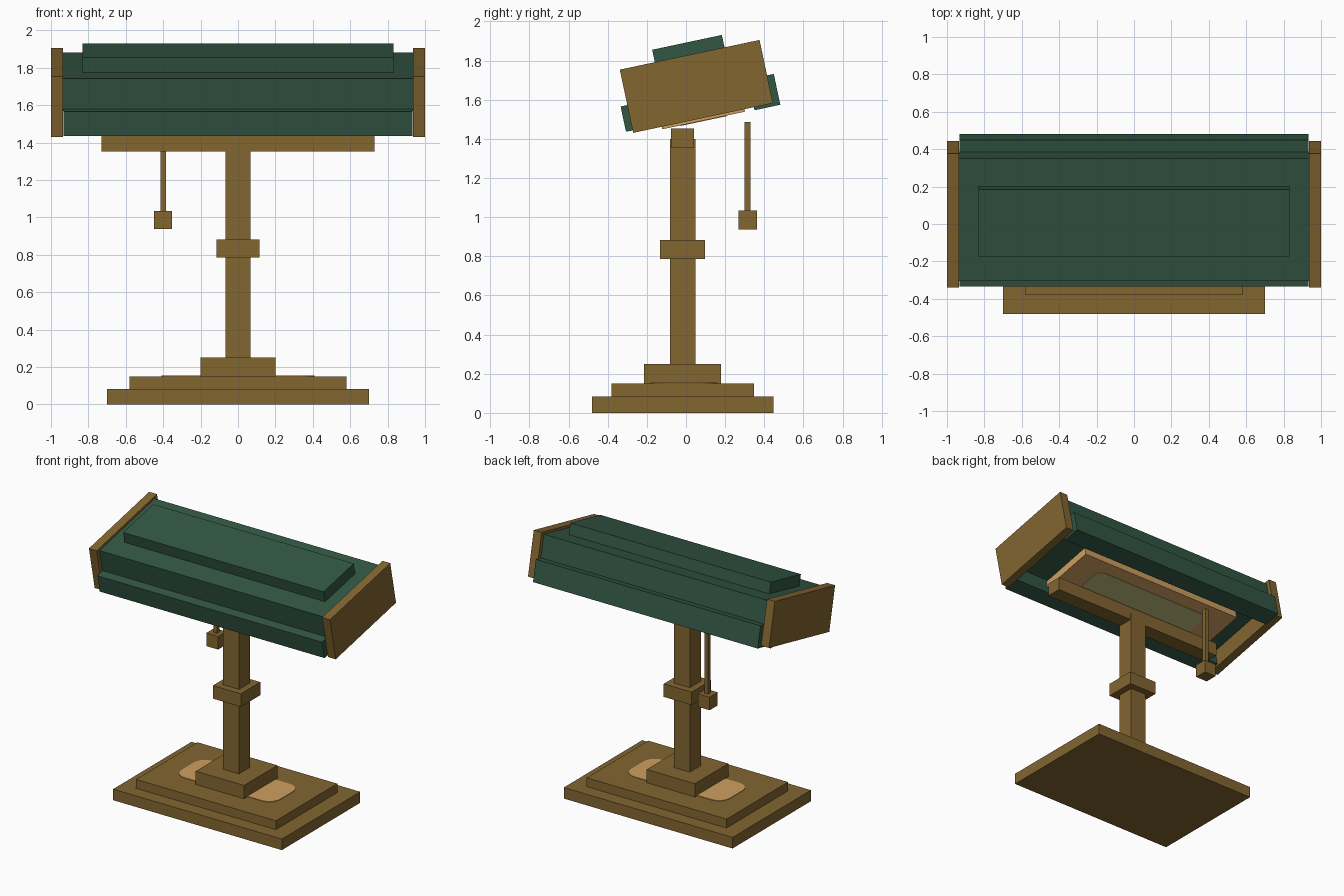
import bpy, bmesh
from math import radians, sin, cos, pi
from mathutils import Matrix

default = bpy.data.objects.get("Cube")
if default:
    bpy.data.objects.remove(default, do_unlink=True)


def material(name, rgb):
    m = bpy.data.materials.new(name)
    m.use_nodes = True
    m.diffuse_color = (*rgb, 1)
    m.node_tree.nodes["Principled BSDF"].inputs["Base Color"].default_value = (*rgb, 1)
    return m


BRASS = material("aged brass", (0.225, 0.132, 0.030))
GREEN = material("dark green", (0.032, 0.095, 0.057))
AMBER = material("warm amber", (0.62, 0.35, 0.115))
CREAM = material("pale glow", (0.50, 0.46, 0.19))

# Shade parts share one tilted frame
TILT = Matrix.Translation((0, 0.053, 1.668)) @ Matrix.Rotation(radians(12), 4, "X")
LEVEL = Matrix.Identity(4)


def finish(name, bm, mat, frame):
    bm.transform(frame)
    bmesh.ops.recalc_face_normals(bm, faces=bm.faces)
    mesh = bpy.data.meshes.new(name)
    bm.to_mesh(mesh)
    bm.free()
    mesh.materials.append(mat)
    ob = bpy.data.objects.new(name, mesh)
    bpy.context.collection.objects.link(ob)
    return ob


def box(name, mat, x, y, z, frame=LEVEL):
    """Box from (min, max) ranges on each axis."""
    bm = bmesh.new()
    bmesh.ops.create_cube(bm, size=1)
    for v in bm.verts:
        v.co = [r[0] if c < 0 else r[1] for c, r in zip(v.co, (x, y, z))]
    return finish(name, bm, mat, frame)


def rounded_plate(name, mat, hx, hy, radius, y, z, thick, frame=LEVEL):
    """Thin rounded rectangle lying flat."""
    bm = bmesh.new()
    ring = []
    for k, (sx, sy) in enumerate(((1, 1), (-1, 1), (-1, -1), (1, -1))):
        for i in range(6):
            a = pi / 2 * (k + i / 5)
            ring.append(bm.verts.new((sx * (hx - radius) + radius * cos(a),
                                      y + sy * (hy - radius) + radius * sin(a), z)))
    face = bm.faces.new(ring)
    ext = bmesh.ops.extrude_face_region(bm, geom=[face])
    for v in ext["geom"]:
        if isinstance(v, bmesh.types.BMVert):
            v.co.z += thick
    return finish(name, bm, mat, frame)


def sym(h):
    return (-h, h)


# Stepped base
box("base_slab", BRASS, sym(0.70), (-0.48, 0.448), (0, 0.083))
box("base_step", BRASS, sym(0.58), (-0.38, 0.348), (0.083, 0.15))
box("base_block", BRASS, sym(0.20), (-0.215, 0.18), (0.15, 0.25))
rounded_plate("base_light_patch", AMBER, 0.41, 0.165, 0.09, -0.01, 0.15, 0.004)

# Column, collar and crossbar
box("column", BRASS, sym(0.066), (-0.082, 0.048), (0.25, 1.40))
box("column_collar", BRASS, sym(0.116), (-0.132, 0.098), (0.785, 0.883))
box("crossbar", BRASS, sym(0.73), (-0.077, 0.041), (1.353, 1.453))

# Shade
box("shade_body", GREEN, sym(0.935), sym(0.335), (-0.03, 0.147), TILT)
box("shade_cap", GREEN, sym(0.832), sym(0.182), (0.147, 0.23), TILT)
box("shade_front_lip", GREEN, sym(0.932), (-0.40, -0.28), (-0.152, -0.02), TILT)
box("shade_back_lip", GREEN, sym(0.932), (0.265, 0.40), (-0.181, -0.02), TILT)
for side, s in (("left", 1), ("right", -1)):
    box("shade_end_" + side, BRASS, sorted((s * 0.935, s * 1.0)),
        sym(0.365), sym(0.165), TILT)

# Glowing panel under the shade
box("light_panel", AMBER, sym(0.70), sym(0.216), (-0.178, -0.12), TILT)
box("light_panel_mount", GREEN, sym(0.5), sym(0.1), (-0.12, -0.03), TILT)
rounded_plate("light_glow", CREAM, 0.50, 0.12, 0.06, 0, -0.181, 0.003, TILT)

# Pull cord
box("pull_cord", BRASS, (-0.415, -0.385), (0.30, 0.33), (1.035, 1.485))
box("pull_knob", BRASS, (-0.45, -0.353), (0.267, 0.363), (0.937, 1.035))
